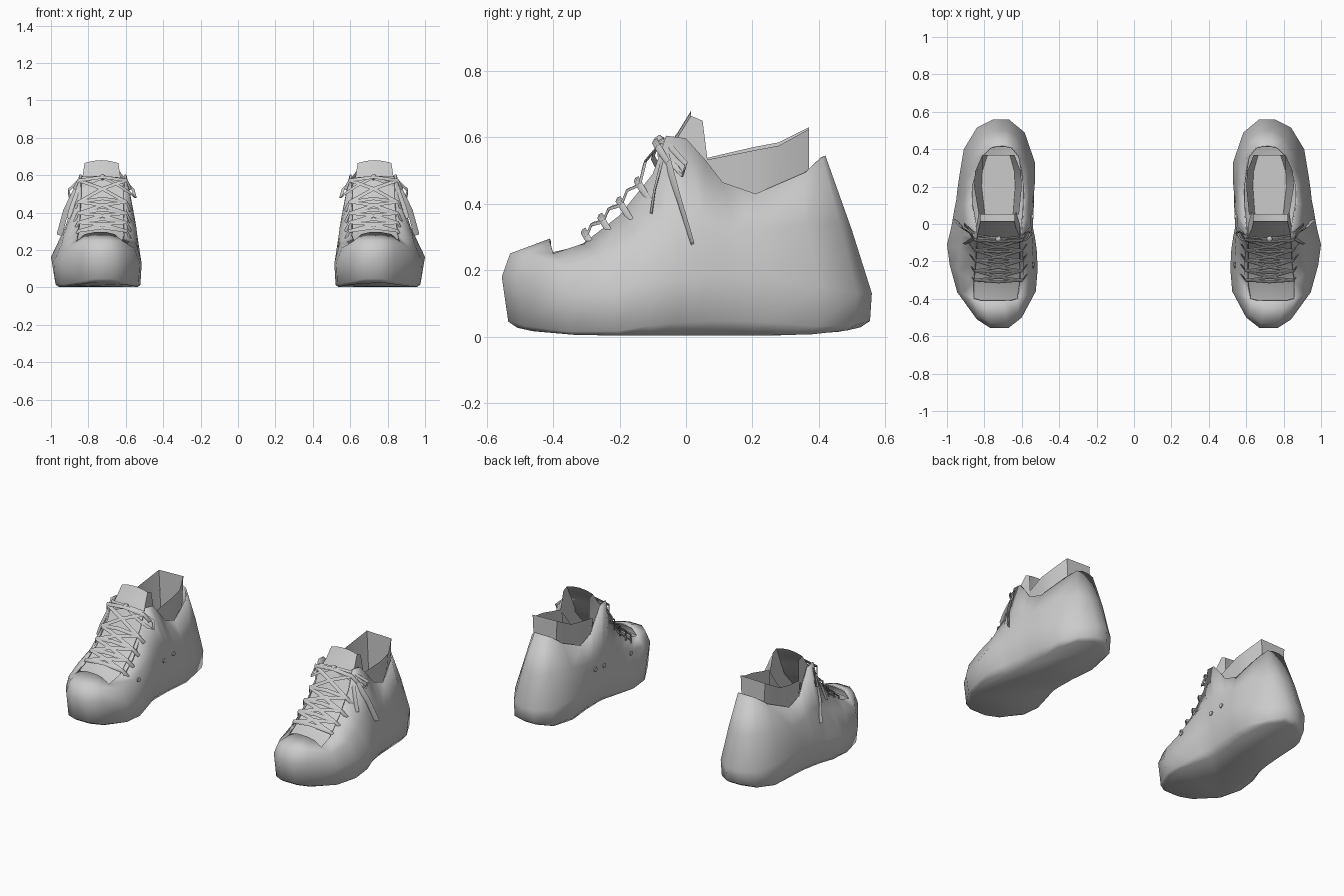
import bpy, bmesh, math
from mathutils import Vector

cube = bpy.data.objects.get("Cube")
if cube:
    bpy.data.objects.remove(cube)

grey = bpy.data.materials.new("light grey")
grey.use_nodes = True
grey.diffuse_color = (0.6, 0.6, 0.6, 1)
grey.node_tree.nodes["Principled BSDF"].inputs["Base Color"].default_value = (0.6, 0.6, 0.6, 1)

# Outlines run from the toe along the outer side to the heel and back along the inner side
WIDEST = [(.77, -.555), (.84, -.51), (.945, -.365), (.985, -.22), (1.0, -.11), (.98, -.03), (.97, .02),
          (.96, .08), (.95, .13), (.945, .18), (.935, .25), (.91, .40), (.84, .515), (.75, .56),
          (.67, .56), (.585, .49), (.53, .33), (.53, .22), (.535, .16), (.535, .10), (.54, .04),
          (.54, -.02), (.53, -.07), (.52, -.14), (.515, -.24), (.525, -.36), (.60, -.50), (.67, -.555)]
MIDDLE = [(.77, -.53, .25), (.83, -.485, .25), (.92, -.37, .21), (.94, -.25, .24), (.93, -.14, .29),
          (.92, -.06, .33), (.91, -.01, .36), (.91, .05, .36), (.91, .10, .34), (.905, .15, .32),
          (.90, .23, .32), (.87, .36, .34), (.81, .465, .34), (.745, .50, .32), (.68, .50, .32),
          (.62, .46, .34), (.56, .33, .34), (.55, .22, .32), (.55, .15, .32), (.55, .10, .34),
          (.55, .05, .36), (.55, -.01, .36), (.545, -.06, .33), (.54, -.14, .29), (.545, -.25, .24),
          (.555, -.37, .21), (.62, -.48, .25), (.68, -.53, .25)]
RIM = [(.77, -.41, .295), (.82, -.41, .285), (.86, -.40, .25), (.86, -.31, .28), (.85, -.20, .365),
       (.845, -.10, .49), (.845, -.06, .605), (.85, 0, .597), (.86, .06, .53), (.87, .11, .465),
       (.87, .21, .43), (.82, .36, .495), (.77, .41, .54), (.735, .42, .545), (.685, .42, .545),
       (.65, .41, .54), (.61, .36, .495), (.585, .21, .43), (.585, .11, .465), (.59, .06, .53),
       (.595, 0, .597), (.60, -.06, .605), (.605, -.10, .49), (.605, -.20, .365), (.605, -.31, .28),
       (.62, -.40, .25), (.66, -.41, .285), (.70, -.41, .295)]
# Tongue rows from the top down: front y, front z, inner x, outer x, back y, back z
TONGUE = [(.015, .665, .64, .82, .05, .65), (-.025, .60, .63, .83, .065, .53), (-.07, .54, .61, .84, 0, .46),
          (-.11, .45, .60, .85, -.07, .38), (-.20, .345, .59, .86, -.18, .29), (-.31, .26, .59, .87, -.30, .22),
          (-.42, .235, .62, .86, -.42, .20)]
LINER = [(.83, .05, .53), (.855, .2, .56), (.85, .28, .575), (.81, .37, .625),
         (.64, .37, .63), (.605, .28, .585), (.60, .2, .57), (.615, .05, .535)]
# Lacing rows along the eyelet edge: y, z
EYELETS = [(-.29, .29), (-.24, .335), (-.185, .385), (-.13, .445), (-.075, .56)]


def finish(obj, angle=50):
    obj.data.materials.append(grey)
    bpy.ops.object.select_all(action='DESELECT')
    obj.select_set(True)
    bpy.context.view_layer.objects.active = obj
    bpy.ops.object.shade_smooth_by_angle(angle=math.radians(angle))
    return obj


def loft(name, rows, s, closed=False, cap=False, angle=50):
    """Join rows of points with quads; s mirrors the part in x."""
    bm = bmesh.new()
    grid = [[bm.verts.new((s * x, y, z)) for x, y, z in row] for row in rows]
    n = len(rows[0])
    for a, b in zip(grid, grid[1:]):
        for i in range(n if closed else n - 1):
            j = (i + 1) % n
            bm.faces.new((a[i], a[j], b[j], b[i]))
    if cap:
        bm.faces.new(grid[0][::-1])
    bmesh.ops.recalc_face_normals(bm, faces=bm.faces)
    mesh = bpy.data.meshes.new(name)
    bm.to_mesh(mesh)
    bm.free()
    obj = bpy.data.objects.new(name, mesh)
    bpy.context.collection.objects.link(obj)
    return finish(obj, angle)


def ribbon(name, points, s, width=.011):
    """Flat lace strand following a path."""
    pts = [Vector(p) for p in points]
    rings = []
    for i, p in enumerate(pts):
        d = (pts[min(i + 1, len(pts) - 1)] - pts[max(i - 1, 0)]).normalized()
        side = d.cross(Vector((0, -.75, .65))).normalized()
        up = side.cross(d)
        rings.append([p + side * width * u + up * .004 * v for u, v in ((-1, 0), (0, -1), (1, 0), (0, 1))])
    return loft(name, rings, s, closed=True, cap=True)


def disc(name, upper, y, z, s):
    """Small round vent set on the inner wall of the upper."""
    hit, pos, normal, _ = upper.ray_cast(Vector((0, y, z)), Vector((s, 0, 0)))
    bpy.ops.mesh.primitive_cylinder_add(vertices=8, radius=.014, depth=.012, location=pos)
    obj = bpy.context.object
    obj.name = name
    obj.rotation_mode = 'QUATERNION'
    obj.rotation_quaternion = normal.to_track_quat('Z', 'Y')
    finish(obj)


for s, side in ((1, "left"), (-1, "right")):
    # Sole is upright at toe and heel, and tucks under a ridge along the arch
    sole, edge, wide = [], [], []
    for x, y in WIDEST:
        arch = max(0, 1 - ((y - .12) / .36) ** 2)
        rise = abs(y / .56) ** 6
        yy = y * (.99 if y > 0 else .965)
        sole.append((.74 + (x - .74) * (.91 - .18 * arch), yy * .95, .003 + .025 * rise))
        edge.append((.74 + (x - .74) * (.97 - .09 * arch), yy, .012 + .035 * rise + .035 * arch))
        wide.append((x, y, .13 + .055 * arch + (.05 if y < -.45 else 0)))
    upper = loft(side + "_shoe_upper", [sole, edge, wide, MIDDLE, RIM], s, closed=True, cap=True, angle=70)

    # Vents on the inner wall
    bpy.context.view_layer.update()
    for i, (y, z) in enumerate(((.04, .25), (.13, .26), (-.22, .23))):
        disc(f"{side}_vent_{i + 1}", upper, y, z, s)
    solid = upper.modifiers.new("thickness", 'SOLIDIFY')
    solid.thickness = .008
    solid.offset = -1

    # Arched tongue with folded-back sides, running down to the toe cap
    rows = []
    for y, z, a, b, back_y, back_z in TONGUE:
        front = [(a + (b - a) * k / 4, y, z + .015 * (1 - (k / 2 - 1) ** 2)) for k in range(5)]
        rows.append([(a, back_y, back_z)] + front + [(b, back_y, back_z)])
    loft(side + "_tongue", rows, s)

    # Ankle lining narrowing down to the insole
    floor = [(.72 + (x - .72) * .7, y, .1) for x, y, z in LINER]
    loft(side + "_lining", [floor, LINER], s, cap=True)

    # Lacing: bars with crossing strands between them
    for i, (y, z) in enumerate(EYELETS):
        bar = [(.575, y + .02, z - .035), (.595, y - .01, z + .012), (.725, y - .02, z + .03),
               (.855, y - .01, z + .012), (.875, y + .02, z - .035)]
        ribbon(f"{side}_lace_bar_{i + 1}", bar, s)
        if i < len(EYELETS) - 1:
            y2, z2 = EYELETS[i + 1]
            for name, a, b in (("a", .60, .85), ("b", .85, .60)):
                ribbon(f"{side}_lace_cross_{i + 1}{name}",
                       [(a, y - .01, z + .012), (.725, (y + y2) / 2 - .02, (z + z2) / 2 + .025),
                        (b, y2 - .01, z2 + .012)], s)

    # Bow with two loops and two ends hanging on the outer side
    knot = (.725, -.08, .59)
    ribbon(side + "_outer_loop", [knot, (.84, -.06, .585), (.905, .0, .52), (.90, -.01, .485),
                                  (.88, -.03, .51), (.83, -.08, .55), knot], s, .009)
    ribbon(side + "_inner_loop", [knot, (.62, -.07, .58), (.56, -.04, .52), (.55, -.05, .48),
                                  (.57, -.08, .50), (.63, -.10, .54), knot], s, .009)
    ribbon(side + "_long_lace_end", [knot, (.86, -.06, .54), (.92, -.02, .41), (.955, .02, .28)], s, .016)
    ribbon(side + "_short_lace_end", [knot, (.85, -.07, .54), (.885, -.095, .44), (.905, -.105, .37)], s, .012)
    bpy.ops.mesh.primitive_ico_sphere_add(subdivisions=1, radius=.018, location=(s * knot[0], knot[1], knot[2]))
    bpy.context.object.name = side + "_lace_knot"
    finish(bpy.context.object)
